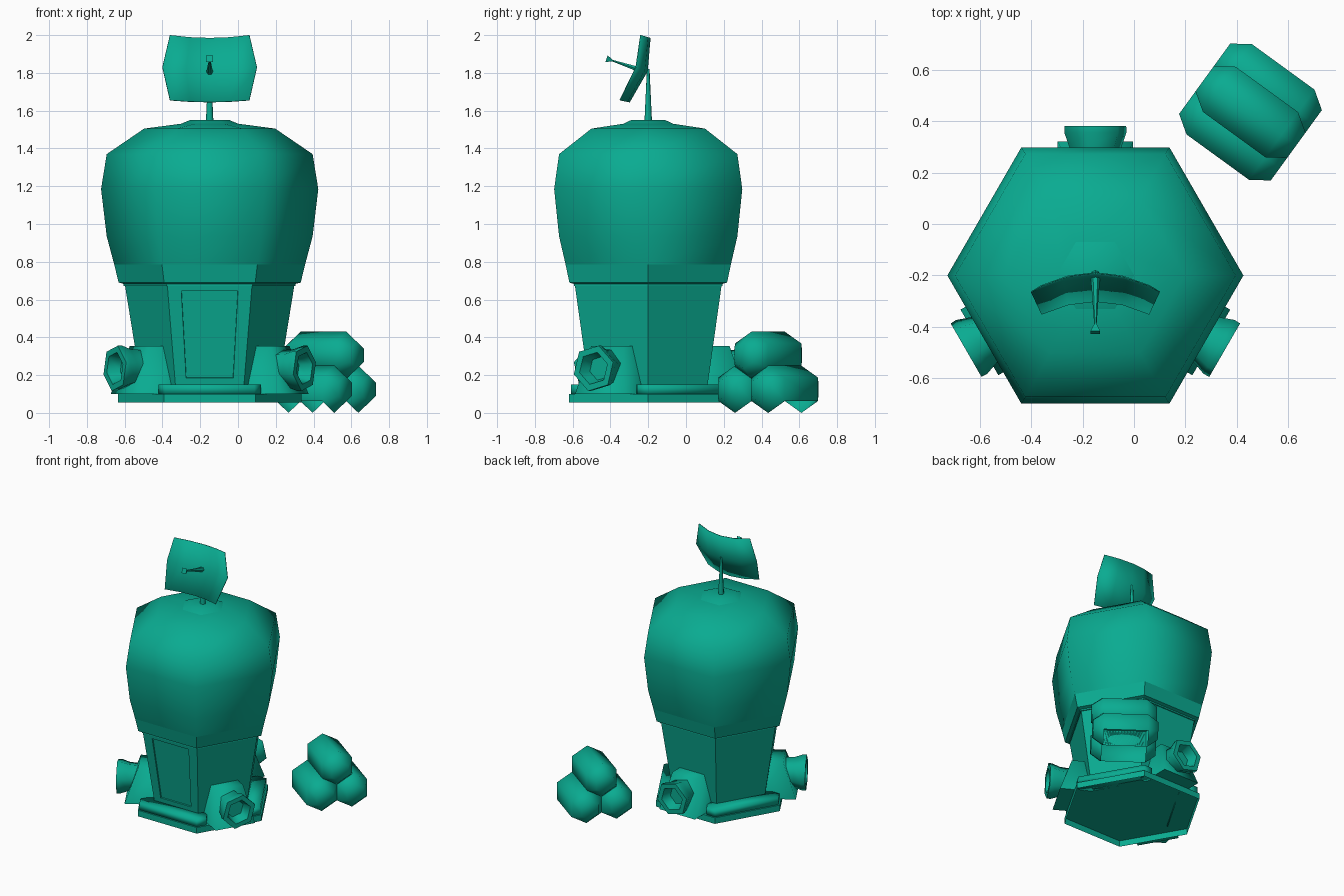
import bpy, bmesh, math
from mathutils import Matrix, Vector

if "Cube" in bpy.data.objects:
    bpy.data.objects.remove(bpy.data.objects["Cube"], do_unlink=True)

# Single teal colour
teal = bpy.data.materials.new("teal")
teal.use_nodes = True
COLOR = (0.003, 0.41, 0.285, 1)
teal.diffuse_color = COLOR
teal.node_tree.nodes["Principled BSDF"].inputs["Base Color"].default_value = COLOR

CENTRE = Matrix.Translation((-0.15, -0.2, 0))
C30 = math.cos(math.pi / 6)


def finish(name, bm, matrix=CENTRE, smooth=0):
    bmesh.ops.transform(bm, matrix=matrix, verts=bm.verts)
    bmesh.ops.recalc_face_normals(bm, faces=bm.faces)
    mesh = bpy.data.meshes.new(name)
    bm.to_mesh(mesh)
    bm.free()
    mesh.materials.append(teal)
    obj = bpy.data.objects.new(name, mesh)
    bpy.context.collection.objects.link(obj)
    if smooth:
        bpy.ops.object.select_all(action='DESELECT')
        obj.select_set(True)
        bpy.context.view_layer.objects.active = obj
        bpy.ops.object.shade_smooth_by_angle(angle=math.radians(smooth))
    return obj


def ring(r, t, n=6, phase=0):
    return [(r * math.cos(math.tau * i / n + phase),
             r * math.sin(math.tau * i / n + phase), t) for i in range(n)]


def rect(x0, x1, w, z):
    return [(x0, -w, z), (x1, -w, z), (x1, w, z), (x0, w, z)]


def loft(loops, cap_start=True, cap_end=True):
    bm = bmesh.new()
    rows = [[bm.verts.new(p) for p in loop] for loop in loops]
    n = len(rows[0])
    for a, b in zip(rows, rows[1:]):
        for i in range(n):
            bm.faces.new((a[i], a[(i + 1) % n], b[(i + 1) % n], b[i]))
    if cap_start:
        bm.faces.new(rows[0][::-1])
    if cap_end:
        bm.faces.new(rows[-1])
    return bm


def axis_matrix(start, direction):
    q = Vector(direction).to_track_quat('Z', 'Y')
    return Matrix.Translation(start) @ q.to_matrix().to_4x4()


# Hexagonal base plate, hollow underneath
finish("base_plate", loft([ring(0.485, 0.055), ring(0.485, 0.1)], False))

# Tapered tower with a recessed front door
LOW, HIGH, R_LOW, R_HIGH = 0.1, 0.685, 0.355, 0.45
bm = loft([ring(R_LOW, LOW), ring(R_HIGH, HIGH)])
bmesh.ops.recalc_face_normals(bm, faces=bm.faces)
front = min(bm.faces, key=lambda f: f.normal.y)
bmesh.ops.inset_individual(bm, faces=[front], thickness=0.03)
middle = front.calc_center_median().z
for v in front.verts:
    z, w = (0.645, 0.15) if v.co.z > middle else (0.185, 0.125)
    radius = R_LOW + (R_HIGH - R_LOW) * (z - LOW) / (HIGH - LOW)
    v.co = (math.copysign(w, v.co.x), -radius * C30, z)
bmesh.ops.inset_individual(bm, faces=[front], thickness=0.002, depth=-0.008)
finish("tower_with_door", bm)

# Dome: flat skirt below, smooth shell above, cap on top
finish("dome_skirt", loft([ring(0.44, 0.67), ring(0.455, 0.672), ring(0.455, 0.683),
                           ring(0.482, 0.69), ring(0.505, 0.785)], True, False))
profile = [(0.505, 0.785), (0.545, 0.935), (0.575, 1.185),
           (0.545, 1.37), (0.347, 1.505), (0.12, 1.535)]
finish("dome_shell", loft([ring(r, z) for r, z in profile], False), smooth=70)
finish("dome_cap", loft([ring(0.165, 1.525), ring(0.105, 1.55)]), smooth=40)

# Three bumpers wrapping alternate sides of the base
for k in range(3):
    a, wrap = 0.41, 0.07
    half = a * math.tan(math.pi / 6)
    bx, by = a - wrap * C30, half + wrap / 2
    outline = [(a, -half), (a, half), (bx, by), (bx - 0.07, by - 0.04),
               (bx - 0.07, 0.04 - by), (bx, -by)]
    bm = loft([[(x, y, z) for x, y in outline] for z in (0.1, 0.15)])
    turn = Matrix.Rotation(math.radians(30 + 120 * k), 4, 'Z')
    finish(f"bumper_{k + 1}", bm, CENTRE @ turn, 95)

# Three sloped housings, each with a hollow hexagonal port
for k in range(3):
    turn = CENTRE @ Matrix.Rotation(math.radians(90 + 120 * k), 4, 'Z')
    finish(f"port_housing_{k + 1}",
           loft([rect(0.28, 0.52, 0.147, 0.1), rect(0.28, 0.43, 0.1, 0.355)]), turn, 88)
    port = [(0.098, 0.4), (0.105, 0.5), (0.125, 0.555), (0.124, 0.58),
            (0.088, 0.58), (0.065, 0.51)]
    bm = loft([ring(r, t, 6, math.radians(15)) for r, t in port])
    finish(f"port_{k + 1}", bm, turn @ axis_matrix((0, 0, 0.236), (1, 0, 0)), 65)

# Antenna mast
finish("antenna_mast", loft([ring(0.02, 1.54, 8), ring(0.007, 1.82, 8)]),
       smooth=50)

# Curved dish panel: bottom, middle and top rows, bowed forward at the sides
bm = bmesh.new()
rows = []
for width, y, z, bow, lift in [(0.21, -0.10, 1.645, 0.05, 0.01),
                               (0.25, -0.005, 1.81, 0.06, 0.02),
                               (0.21, 0.01, 1.985, 0.05, 0.015)]:
    rows.append([bm.verts.new((width * u / 2, y - bow * u * u / 4, z + lift * u * u / 4))
                 for u in range(-2, 3)])
for a, b in zip(rows, rows[1:]):
    for i in range(4):
        bm.faces.new((a[i], a[i + 1], b[i + 1], b[i]))
dish = finish("dish", bm, smooth=50)
thick = dish.modifiers.new("thickness", 'SOLIDIFY')
thick.thickness = 0.005
thick.offset = 0

# Feed arm and its small square horn
feed = axis_matrix((0, -0.01, 1.805), (0, -0.18, 0.06))
finish("feed_arm", loft([ring(0.018, 0, 6), ring(0.004, 0.2, 6)]), CENTRE @ feed, 40)
finish("feed_horn", loft([ring(0.004, 0.185, 4, math.pi / 4),
                          ring(0.026, 0.222, 4, math.pi / 4)]), CENTRE @ feed)

# Stack of three hexagonal barrels; the lower two are open underneath
angle = math.radians(-36)
along = Vector((math.cos(angle), math.sin(angle), 0))
across = Vector((-math.sin(angle), math.cos(angle), 0))
R = 0.125
for name, side, z in [("barrel_front", -1, R), ("barrel_back", 1, R),
                      ("barrel_top", 0, 2.44 * R)]:
    bm = loft([ring(r, t, 6, math.pi / 6) for r, t in
               [(0.07, -0.22), (R, -0.15), (R, 0.15), (0.07, 0.22)]])
    if side:
        bmesh.ops.recalc_face_normals(bm, faces=bm.faces)
        under = [f for f in bm.faces if f.normal.y < -0.3 and abs(f.normal.z) < 0.1]
        bmesh.ops.delete(bm, geom=under, context='FACES')
    place = Vector((0.4525, 0.435, z)) + across * side * R * C30
    axes = Matrix((across, Vector((0, 0, 1)), along)).transposed().to_4x4()
    finish(name, bm, Matrix.Translation(place) @ axes, 75)
